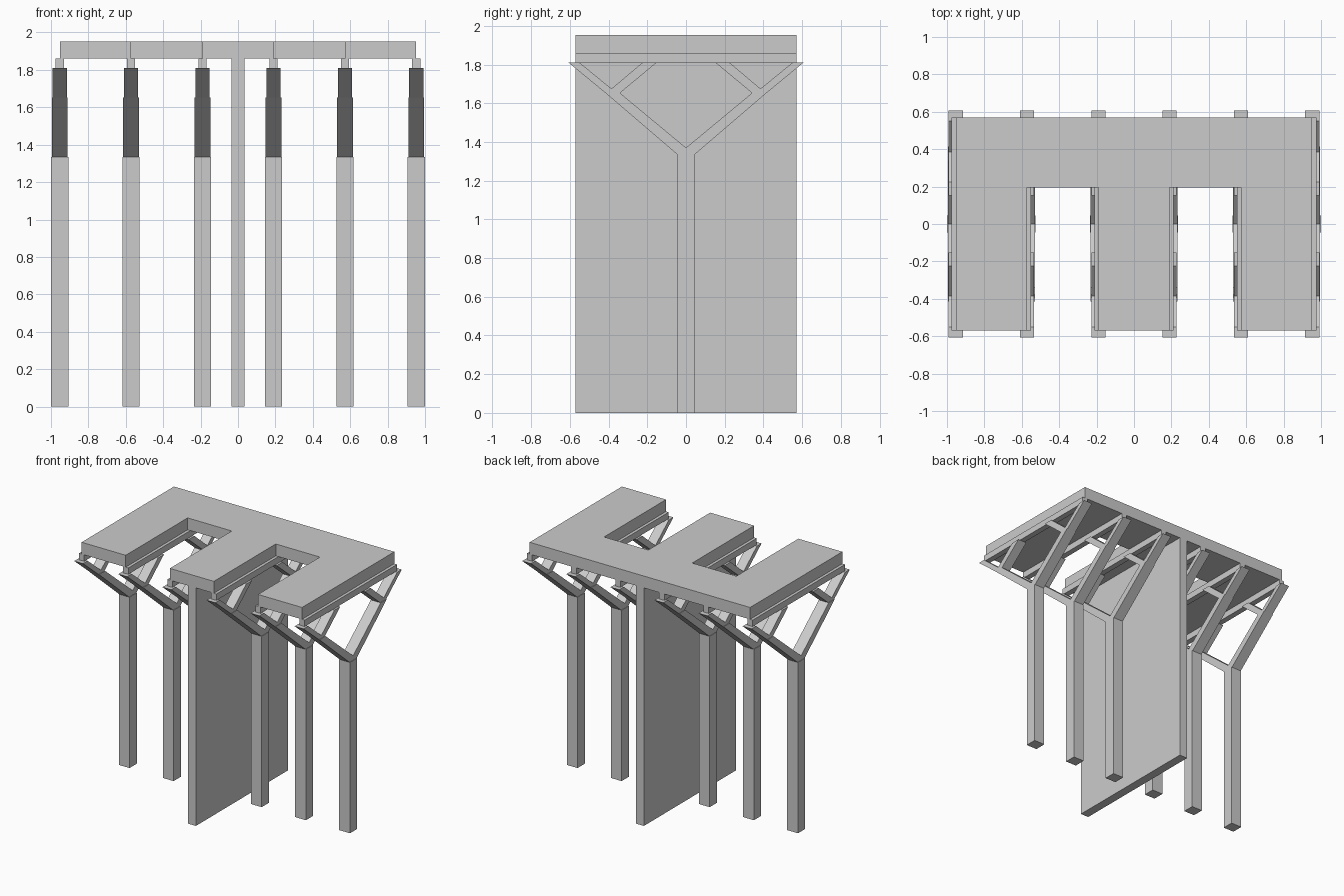
import bpy, bmesh
from mathutils import Vector

old = bpy.data.objects.get("Cube")
if old:
    bpy.data.objects.remove(old, do_unlink=True)

concrete = bpy.data.materials.new("light grey")
concrete.use_nodes = True
GREY = (0.6, 0.6, 0.6, 1)
concrete.diffuse_color = GREY
concrete.node_tree.nodes["Principled BSDF"].inputs["Base Color"].default_value = GREY


def prism(name, points, depth):
    """Extrude a closed outline along a vector."""
    bm = bmesh.new()
    face = bm.faces.new([bm.verts.new(p) for p in points])
    new = bmesh.ops.extrude_face_region(bm, geom=[face])["geom"]
    verts = [v for v in new if isinstance(v, bmesh.types.BMVert)]
    bmesh.ops.translate(bm, verts=verts, vec=Vector(depth))
    bmesh.ops.recalc_face_normals(bm, faces=bm.faces[:])
    mesh = bpy.data.meshes.new(name)
    bm.to_mesh(mesh)
    bm.free()
    mesh.materials.append(concrete)
    obj = bpy.data.objects.new(name, mesh)
    bpy.context.collection.objects.link(obj)
    return obj


def side_prism(name, x, width, outline):
    """Outline in the y-z plane, given thickness centred on x."""
    return prism(name, [(x - width / 2, y, z) for y, z in outline], (width, 0, 0))


def box_outline(half, z0, z1):
    return [(-half, z0), (half, z0), (half, z1), (-half, z1)]


OUTER, MID, INNER = 0.953, 0.572, 0.19
DEPTH, NOTCH = 0.57, 0.195
BEAM_Z, SLAB_Z, TOP = 1.81, 1.86, 1.953

# Roof slab with two notches open to the front
half = [(INNER, -DEPTH), (INNER, NOTCH), (MID, NOTCH), (MID, -DEPTH),
        (OUTER, -DEPTH), (OUTER, DEPTH)]
slab = half + [(-x, y) for x, y in reversed(half)]
prism("roof_slab", [(x, y, SLAB_Z) for x, y in slab], (0, 0, TOP - SLAB_Z))

# Central wall
side_prism("central_wall", 0, 0.07, box_outline(DEPTH, 0, SLAB_Z))

# Side profiles of the branching supports
COLUMN_TOP, CROTCH, SPLIT = 1.335, 1.37, 1.652
v_half = [(0.045, COLUMN_TOP), (0.415, SPLIT), (0.34, SPLIT)]
v_shape = v_half + [(0, CROTCH)] + [(-y, z) for y, z in reversed(v_half)]
upper_arm = [(0.34, SPLIT), (0.415, SPLIT), (0.607, BEAM_Z), (0.55, BEAM_Z), (0.385, 1.675)]
brace = [(0.342, SPLIT), (0.385, 1.675), (0.225, BEAM_Z), (0.152, BEAM_Z)]

for i, x in enumerate([-OUTER, -MID, -INNER, INNER, MID, OUTER], 1):
    side_prism(f"column_{i}", x, 0.093, box_outline(0.045, 0, COLUMN_TOP))
    side_prism(f"forked_arms_{i}", x, 0.085, v_shape)
    side_prism(f"roof_beam_{i}", x, 0.045, box_outline(DEPTH, BEAM_Z, SLAB_Z))
    for side, s in (("front", -1), ("back", 1)):
        for part, outline in (("upper_arm", upper_arm), ("brace", brace)):
            side_prism(f"{side}_{part}_{i}", x, 0.076, [(s * y, z) for y, z in outline])
